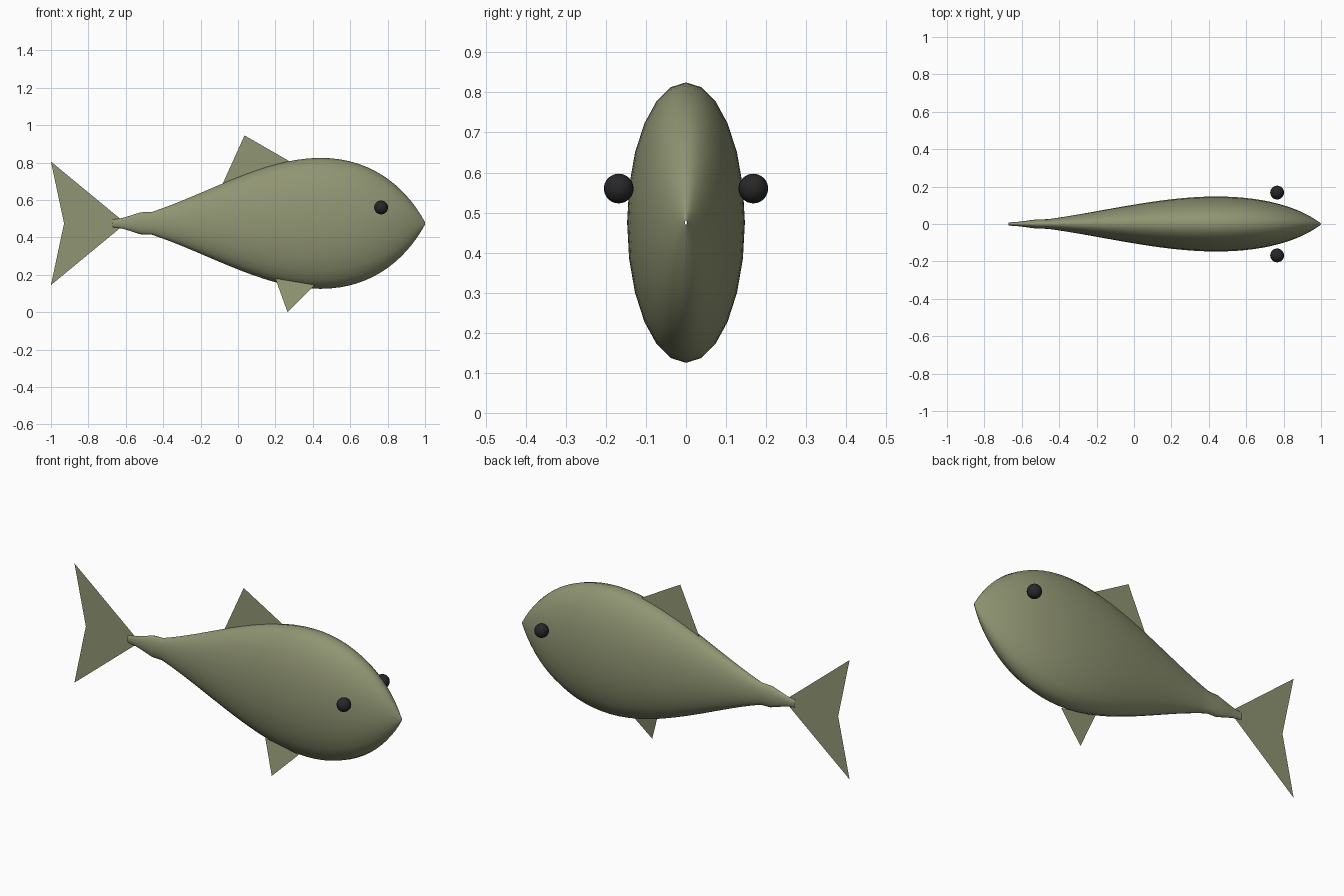
import bpy, bmesh, math
from mathutils import Vector
from mathutils.geometry import interpolate_bezier

if "Cube" in bpy.data.objects:
    bpy.data.objects.remove(bpy.data.objects["Cube"])

MID_Z = 0.475      # height of the body axis
FLATNESS = 0.42    # body width relative to its height
SIDES = 24


def material(name, colour):
    mat = bpy.data.materials.new(name)
    mat.use_nodes = True
    mat.diffuse_color = colour
    mat.node_tree.nodes["Principled BSDF"].inputs["Base Color"].default_value = colour
    return mat


def add_object(name, bm, mat, smooth=False):
    mesh = bpy.data.meshes.new(name)
    for face in bm.faces:
        face.smooth = smooth
    bm.to_mesh(mesh)
    bm.free()
    mesh.materials.append(mat)
    obj = bpy.data.objects.new(name, mesh)
    bpy.context.collection.objects.link(obj)
    return obj


def flat_fin(name, outline, faces, depth=lambda z: 0):
    """Thin sheet drawn in the side plane; depth gives y from height."""
    bm = bmesh.new()
    verts = [bm.verts.new((x, depth(z), z)) for x, z in outline]
    for face in faces:
        bm.faces.new([verts[i] for i in face])
    return add_object(name, bm, olive)


olive = material("olive skin", (0.28, 0.30, 0.17, 1))
black = material("eye black", (0.02, 0.02, 0.022, 1))


# Body: elliptical rings along a profile of (x, half height), open at both ends
def arc(*points):
    return [tuple(p)[:2] for p in interpolate_bezier(*[Vector((*q, 0)) for q in points], 16)]


profile = [(-0.67, 0.02), (-0.62, 0.028), (-0.58, 0.04), (-0.52, 0.059)]
profile += arc((-0.46, 0.061), (-0.16, 0.16), (0.14, 0.35), (0.44, 0.35))
profile += arc((0.44, 0.35), (0.72, 0.35), (0.9, 0.19), (1, 0.006))[1:]

bm = bmesh.new()
rings = []
for x, r in profile:
    angles = [math.tau * i / SIDES for i in range(SIDES)]
    rings.append([bm.verts.new((x, FLATNESS * r * math.sin(a), MID_Z + r * math.cos(a)))
                  for a in angles])
for a, b in zip(rings, rings[1:]):
    for i in range(SIDES):
        j = (i + 1) % SIDES
        bm.faces.new((a[i], a[j], b[j], b[i]))
bmesh.ops.recalc_face_normals(bm, faces=bm.faces)
add_object("body", bm, olive, smooth=True)

# Fins
flat_fin("tail_fin", [(-0.6, MID_Z), (-1, 0.805), (-0.93, MID_Z), (-1, 0.145)],
         [(0, 2, 1), (0, 3, 2)])
flat_fin("dorsal_fin", [(-0.085, 0.68), (0.27, 0.8), (0.27, 0.81), (0.035, 0.945)],
         [(0, 1, 2, 3)])
flat_fin("belly_fin", [(0.2, 0.18), (0.265, 0), (0.41, 0.145)],
         [(0, 1, 2)], depth=lambda z: -0.084 + 0.2 * z)

# Eyes
for name, side in (("left_eye", 1), ("right_eye", -1)):
    bm = bmesh.new()
    bmesh.ops.create_uvsphere(bm, u_segments=24, v_segments=16, radius=0.037)
    bmesh.ops.translate(bm, vec=(0.765, side * 0.168, 0.56), verts=bm.verts)
    add_object(name, bm, black, smooth=True)
